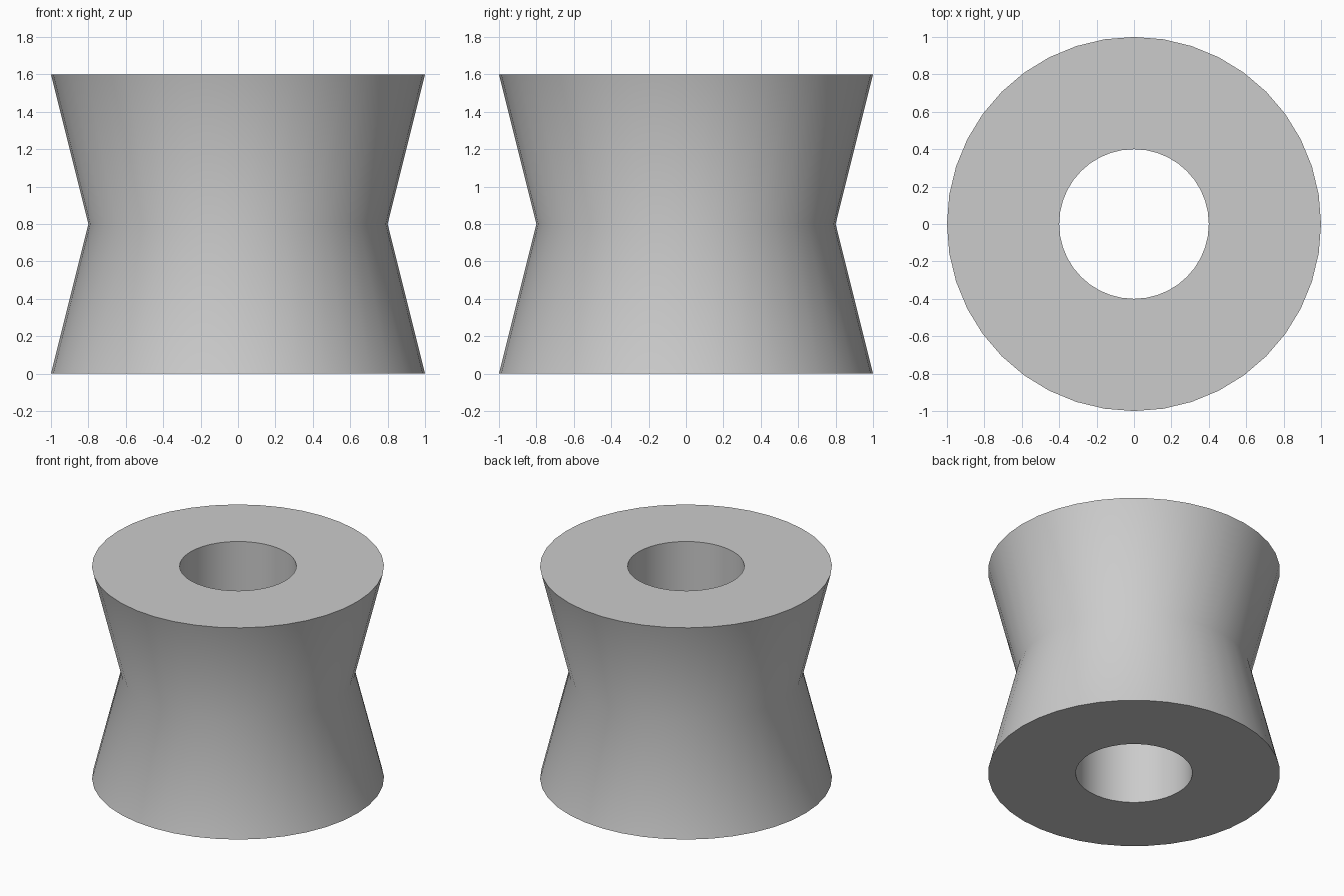
import bpy
import bmesh
from math import radians, tau
from mathutils import Matrix

cube = bpy.data.objects.get("Cube")
if cube:
    bpy.data.objects.remove(cube, do_unlink=True)

SIDES = 40

# Single light grey material
grey = bpy.data.materials.new("light_grey")
grey.use_nodes = True
colour = (0.6, 0.6, 0.6, 1)
grey.diffuse_color = colour
grey.node_tree.nodes["Principled BSDF"].inputs["Base Color"].default_value = colour

# Closed cross-section (radius, height): bottom rim, waist, top rim, bore
profile = [(1, 0), (0.8, 0.8), (1, 1.6), (0.4, 1.6), (0.4, 0)]

# Revolve the cross-section around the vertical axis
bm = bmesh.new()
verts = [bm.verts.new((r, 0, z)) for r, z in profile]
edges = [bm.edges.new((a, b)) for a, b in zip(verts, verts[1:] + verts[:1])]
bmesh.ops.spin(bm, geom=verts + edges, cent=(0, 0, 0), axis=(0, 0, 1),
               angle=tau, steps=SIDES)
bmesh.ops.remove_doubles(bm, verts=bm.verts, dist=0.001)
bmesh.ops.recalc_face_normals(bm, faces=bm.faces)

mesh = bpy.data.meshes.new("waisted_spool")
bm.to_mesh(mesh)
bm.free()
mesh.materials.append(grey)
spool = bpy.data.objects.new("waisted_spool", mesh)
bpy.context.collection.objects.link(spool)

# Smooth walls and waist, crisp rims
bpy.ops.object.select_all(action="DESELECT")
spool.select_set(True)
bpy.context.view_layer.objects.active = spool
bpy.ops.object.shade_smooth_by_angle(angle=radians(35))
